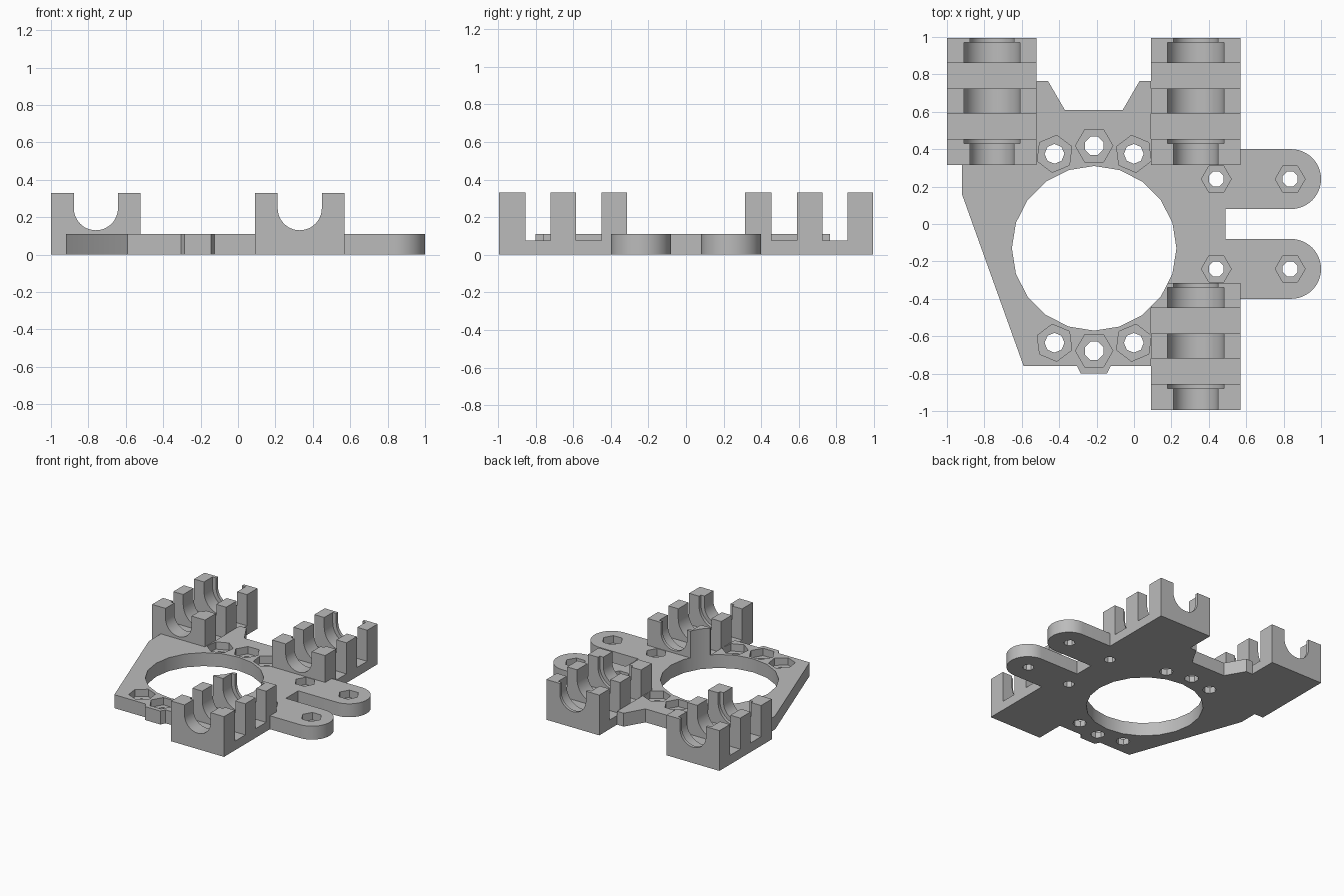
import bpy
import math

cube = bpy.data.objects.get("Cube")
if cube:
    bpy.data.objects.remove(cube, do_unlink=True)

# Single grey plastic
grey = bpy.data.materials.new("grey_plastic")
grey.use_nodes = True
grey.diffuse_color = (0.5, 0.5, 0.5, 1)
grey.node_tree.nodes["Principled BSDF"].inputs["Base Color"].default_value = (0.5, 0.5, 0.5, 1)

PLATE_TOP = 0.11
BLOCK_TOP = 0.33
BLOCK_LEN = 0.68
BLOCK_HALF = 0.24
AXIS_Z = 0.248
RING = (-0.213, -0.13)


def prism(name, profile, low, high, along_y=False):
    """Extrude a closed 2D profile along z, or an xz profile along y."""
    n = len(profile)

    def place(p, d):
        return (p[0], d, p[1]) if along_y else (p[0], p[1], d)

    verts = [place(p, low) for p in profile] + [place(p, high) for p in profile]
    faces = [tuple(range(n))[::-1], tuple(range(n, 2 * n))]
    faces += [(i, (i + 1) % n, n + (i + 1) % n, n + i) for i in range(n)]
    if along_y:
        faces = [f[::-1] for f in faces]
    mesh = bpy.data.meshes.new(name)
    mesh.from_pydata(verts, [], faces)
    mesh.materials.append(grey)
    obj = bpy.data.objects.new(name, mesh)
    bpy.context.collection.objects.link(obj)
    return obj


def arc(cx, cy, r, start, end, steps):
    angles = [math.radians(start + (end - start) * i / steps) for i in range(steps + 1)]
    return [(cx + r * math.cos(a), cy + r * math.sin(a)) for a in angles]


def polygon(cx, cy, r, sides, turn=0):
    return arc(cx, cy, r, turn, turn + 360, sides)[:-1]


def rect(x0, x1, y0, y1):
    return [(x0, y0), (x1, y0), (x1, y1), (x0, y1)]


def cut(obj, cutters):
    """Subtract the cutters, then remove them."""
    for c in cutters:
        mod = obj.modifiers.new("cut", "BOOLEAN")
        mod.operation = "DIFFERENCE"
        mod.solver = "EXACT"
        mod.object = c
        bpy.context.view_layer.objects.active = obj
        bpy.ops.object.modifier_apply(modifier=mod.name)
        bpy.data.objects.remove(c, do_unlink=True)


def finish(obj):
    bpy.ops.object.select_all(action="DESELECT")
    obj.select_set(True)
    bpy.context.view_layer.objects.active = obj
    bpy.ops.object.shade_smooth_by_angle(angle=math.radians(30))


def ring_cutter():
    return prism("ring_cutter", polygon(*RING, 0.44, 20), -0.1, 0.5)


# Base plate with two rounded lugs, a rear notch and a small front tab
outline = [(-0.59, -0.76), (-0.305, -0.76), (-0.285, -0.8), (-0.145, -0.8),
           (-0.125, -0.76), (0.09, -0.76), (0.09, -0.315), (0.57, -0.315), (0.57, -0.4)]
outline += arc(0.84, -0.24, 0.16, -90, 90, 24)
outline += [(0.49, -0.08), (0.49, 0.08)]
outline += arc(0.84, 0.24, 0.16, -90, 90, 24)
outline += [(0.57, 0.4), (0.57, 0.315), (0.09, 0.315), (0.09, 0.765), (0.03, 0.765),
            (-0.06, 0.61), (-0.37, 0.61), (-0.46, 0.765), (-0.52, 0.765),
            (-0.52, 0.315), (-0.92, 0.315), (-0.92, 0.16)]
plate = prism("base_plate", outline, 0, PLATE_TOP)

# Screw holes with hexagonal nut pockets
cutters = [ring_cutter()]


def nut_hole(x, y, pocket_r, hole_r, turn):
    cutters.append(prism("pocket", polygon(x, y, pocket_r, 6, turn), 0.05, 0.3))
    cutters.append(prism("hole", polygon(x, y, hole_r, 8, turn + 22.5), -0.1, 0.3))


for side in (1, -1):
    for dx, dy in ((-0.212, 0.505), (0, 0.548), (0.212, 0.505)):
        turn = math.degrees(math.atan2(side * dy, dx)) - 90
        nut_hole(RING[0] + dx, RING[1] + side * dy, 0.1, 0.053, turn)
    for x in (0.44, 0.835):
        nut_hole(x, side * 0.24, 0.08, 0.043, 0)
cut(plate, cutters)
finish(plate)


# Bearing holders: a block with a stepped U channel and two strap slots
def channel(cx, r, y0, y1):
    profile = arc(cx, AXIS_Z, r, 180, 360, 24) + [(cx + r, 0.5), (cx - r, 0.5)]
    return prism("channel", profile, y0, y1, along_y=True)


def bearing_holder(name, cx, y0, through_ring=False):
    x0, x1 = cx - BLOCK_HALF, cx + BLOCK_HALF
    block = prism(name, rect(x0, x1, y0, y0 + BLOCK_LEN), 0, BLOCK_TOP)
    tools = [channel(cx, 0.118, y0 - 0.1, y0 + BLOCK_LEN + 0.1),
             channel(cx, 0.15, y0 + 0.115, y0 + 0.655)]
    for start in (0.14, 0.41):
        slot = rect(x0 - 0.1, x1 + 0.1, y0 + start, y0 + start + 0.135)
        tools.append(prism("slot", slot, 0.075, 0.5))
    if through_ring:
        tools.append(ring_cutter())
    cut(block, tools)
    finish(block)


bearing_holder("rear_right_bearing_holder", -0.76, 0.315)
bearing_holder("rear_left_bearing_holder", 0.33, 0.315)
bearing_holder("front_left_bearing_holder", 0.33, -0.995, through_ring=True)
